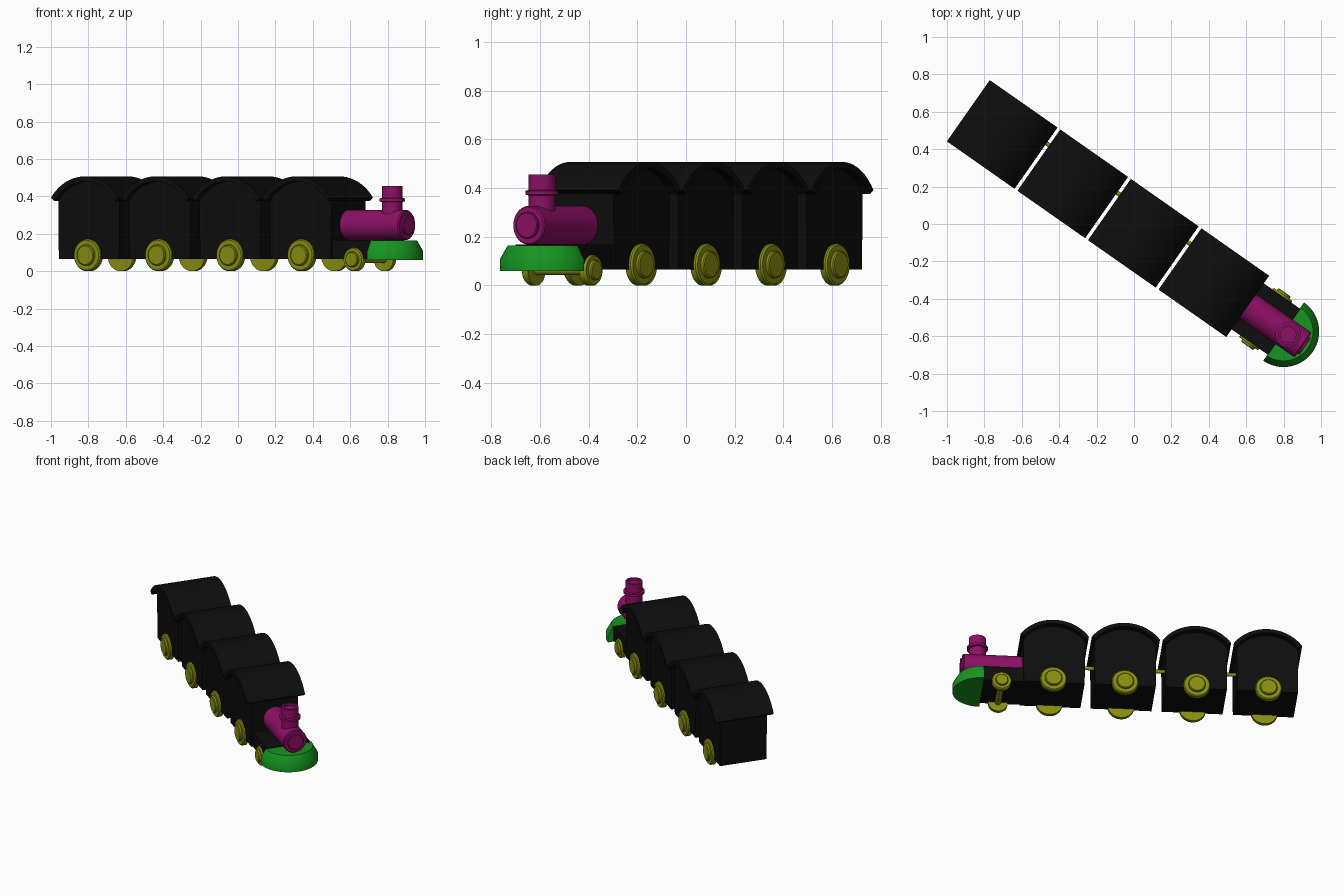
import bpy, bmesh
from math import sin, cos, pi, radians, asin
from mathutils import Matrix, Vector

if "Cube" in bpy.data.objects:
    bpy.data.objects.remove(bpy.data.objects["Cube"])

# Whole train is modelled along +x, then turned 35 degrees; CY is its sideways shift
TURN = Matrix.Rotation(radians(-35), 4, 'Z') @ Matrix.Translation((0, -0.012, 0))


def material(name, rgb):
    m = bpy.data.materials.new(name)
    m.diffuse_color = (*rgb, 1)
    m.use_nodes = True
    m.node_tree.nodes["Principled BSDF"].inputs["Base Color"].default_value = m.diffuse_color
    return m


BLACK = material("black_paint", (0.004, 0.004, 0.004))
OLIVE = material("olive_paint", (0.25, 0.27, 0.005))
PURPLE = material("magenta_paint", (0.27, 0.005, 0.13))
GREEN = material("green_paint", (0.008, 0.3, 0.015))


def finish(name, bm, mat):
    bmesh.ops.recalc_face_normals(bm, faces=bm.faces)
    me = bpy.data.meshes.new(name)
    bm.to_mesh(me)
    bm.free()
    me.transform(TURN)
    me.materials.append(mat)
    ob = bpy.data.objects.new(name, me)
    bpy.context.collection.objects.link(ob)
    bpy.ops.object.select_all(action='DESELECT')
    ob.select_set(True)
    bpy.context.view_layer.objects.active = ob
    bpy.ops.object.shade_smooth_by_angle(angle=radians(30))
    return ob


def extrude(name, outline, half, mat):
    """Extrude an (x, z) outline sideways from -half to +half."""
    bm = bmesh.new()
    face = bm.faces.new([bm.verts.new((x, -half, z)) for x, z in outline])
    new = bmesh.ops.extrude_face_region(bm, geom=[face])["geom"]
    bmesh.ops.translate(bm, vec=(0, 2 * half, 0),
                        verts=[v for v in new if isinstance(v, bmesh.types.BMVert)])
    return finish(name, bm, mat)


def turned(name, profile, origin, axis, mat, sweep=2 * pi, start=0, n=40):
    """Revolve (radius, height) rings about an axis; partial sweeps are closed flat."""
    full = sweep > 6.28
    count = n if full else n + 1
    rot = Vector((0, 0, 1)).rotation_difference(Vector(axis)).to_matrix().to_4x4()
    place = Matrix.Translation(origin) @ rot
    bm = bmesh.new()
    rings = [[bm.verts.new(place @ Vector((r * cos(start + sweep * i / n),
                                           r * sin(start + sweep * i / n), h)))
              for i in range(count)] for r, h in profile]
    for a, b in zip(rings, rings[1:]):
        for i in range(count if full else count - 1):
            j = (i + 1) % count
            bm.faces.new((a[i], a[j], b[j], b[i]))
    bm.faces.new(rings[0])
    bm.faces.new(rings[-1])
    if not full:
        bm.faces.new([r[0] for r in rings] + [r[-1] for r in reversed(rings)])
    return finish(name, bm, mat)


def arc(cx, r, half_angle, n=20):
    return [(cx + r * sin(half_angle * (2 * i / n - 1)),
             0.237 + r * cos(half_angle * (2 * i / n - 1))) for i in range(n + 1)]


def wheel_pair(name, x, r, outer):
    """Stepped discs on both sides, joined by an axle."""
    for side, s in (("left", 1), ("right", -1)):
        turned(f"{name}_{side}",
               [(r, 0), (r, 0.026), (r * 0.93, 0.033), (r * 0.66, 0.033),
                (r * 0.64, 0.043), (r * 0.58, 0.047)],
               (x, s * (outer - 0.047), r), (0, s, 0), OLIVE)
    turned(f"{name}_axle", [(0.02, -outer + 0.03), (0.02, outer - 0.03)],
           (x, 0, r), (0, 1, 0), OLIVE, n=16)


# Four carriages, the first one being the engine cab
RO, RI, A = 0.270, 0.243, asin(0.221 / 0.270)
for k in range(4):
    cx = -0.852 + 0.4605 * k
    name = "cab" if k == 3 else f"carriage_{k + 1}"
    extrude(name + "_body",
            [(cx - 0.197, 0.065)] + arc(cx, RI + 0.002, A) + [(cx + 0.197, 0.065)],
            0.16, BLACK)
    extrude(name + "_roof", arc(cx, RO, A) + arc(cx, RI, A)[::-1], 0.2, BLACK)
    wheel_pair(name + "_wheel", -0.858 + 0.4645 * k, 0.086, 0.19)

# Coupling rods between carriages
for k in range(3):
    turned(f"coupling_{k + 1}", [(0.012, -0.06), (0.012, 0.06)],
           (-0.622 + 0.4605 * k, 0.097, 0.215), (1, 0, 0), OLIVE, n=16)

# Engine chassis and its small wheels
extrude("engine_chassis", [(0.7, 0.065), (0.7, 0.168), (0.99, 0.168), (0.99, 0.065)],
        0.15, BLACK)
wheel_pair("engine_front_wheel", 0.869, 0.063, 0.175)

# Boiler with raised front plate
turned("boiler", [(0.08, 0.72), (0.08, 1.105), (0.075, 1.112), (0.054, 1.112),
                  (0.054, 1.122), (0.05, 1.125)], (0, 0, 0.247), (1, 0, 0), PURPLE)

# Chimney with a flange
turned("chimney", [(0.055, 0.25), (0.055, 0.37), (0.068, 0.373), (0.068, 0.389),
                   (0.055, 0.392), (0.055, 0.455), (0.042, 0.455), (0.042, 0.44)],
       (1.014, 0, 0), (0, 0, 1), PURPLE)

# Half-round front guard
turned("front_guard", [(0.19, 0.06), (0.19, 0.107), (0.157, 0.165)],
       (0.985, 0, 0), (0, 0, 1), GREEN, sweep=pi, start=-pi / 2, n=32)
